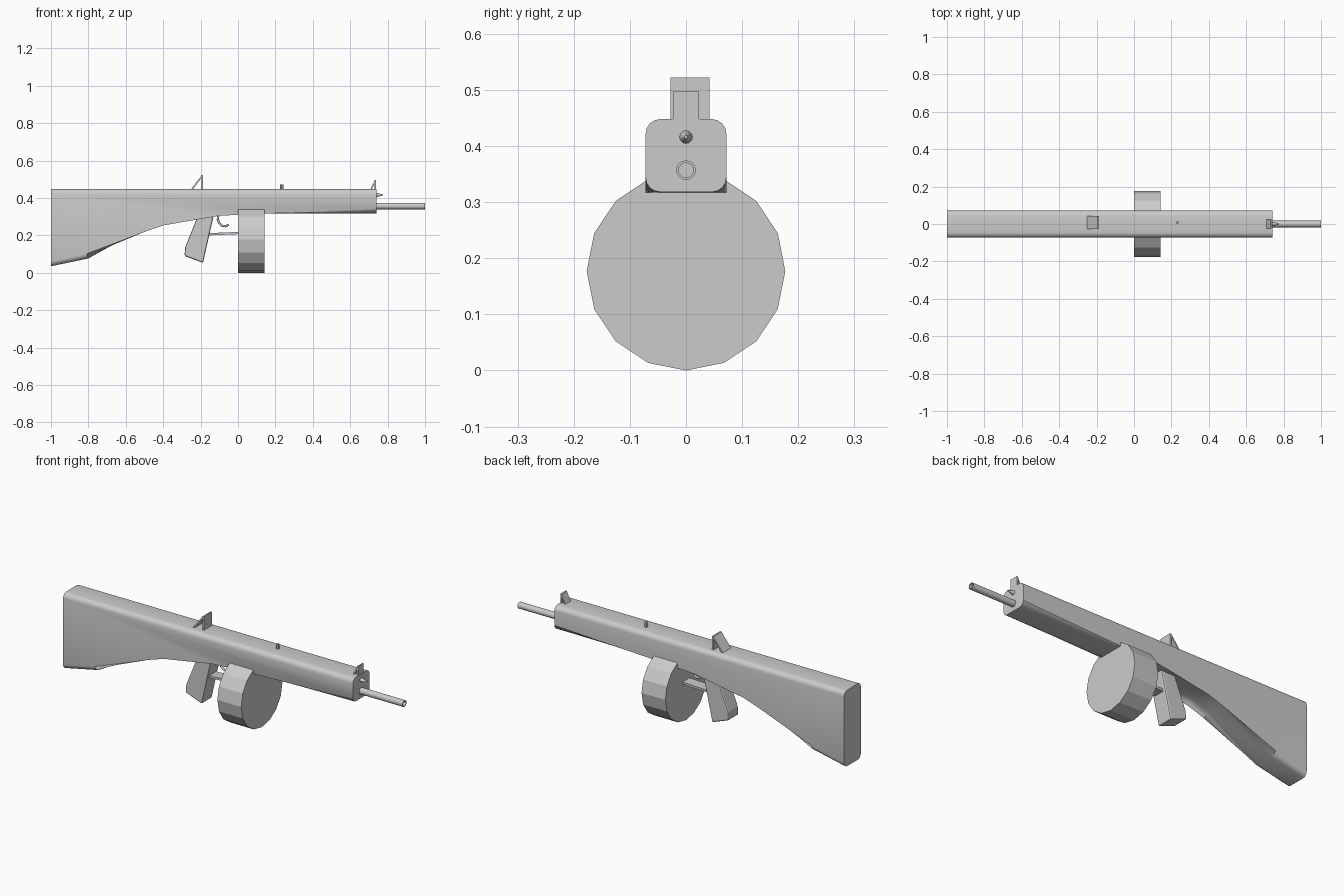
import bpy, bmesh, math
from mathutils import Vector

if "Cube" in bpy.data.objects:
    bpy.data.objects.remove(bpy.data.objects["Cube"])

gray = bpy.data.materials.new("plain_gray")
gray.diffuse_color = (0.6, 0.6, 0.6, 1)
gray.use_nodes = True
gray.node_tree.nodes["Principled BSDF"].inputs["Base Color"].default_value = gray.diffuse_color


def finish(bm, name, smooth=True):
    bmesh.ops.recalc_face_normals(bm, faces=bm.faces[:])
    me = bpy.data.meshes.new(name)
    bm.to_mesh(me)
    bm.free()
    ob = bpy.data.objects.new(name, me)
    bpy.context.collection.objects.link(ob)
    me.materials.append(gray)
    if smooth:
        bpy.ops.object.select_all(action='DESELECT')
        ob.select_set(True)
        bpy.context.view_layer.objects.active = ob
        bpy.ops.object.shade_smooth_by_angle(angle=math.radians(35))
    return ob


def prism(name, profile, y0, y1, bevel=0, segments=4, open_ends=()):
    """Side profile (x, z) extruded across y, with its outline edges rounded.
    Edges lying entirely at an x in open_ends stay sharp."""
    bm = bmesh.new()
    a = [bm.verts.new((x, y0, z)) for x, z in profile]
    b = [bm.verts.new((x, y1, z)) for x, z in profile]
    n = len(profile)
    bm.faces.new(a)
    bm.faces.new(b[::-1])
    for i in range(n):
        j = (i + 1) % n
        bm.faces.new((a[i], b[i], b[j], a[j]))
    if bevel:
        def rounded(e):
            p, q = (v.co for v in e.verts)
            at_end = any(abs(p.x - x) < 1e-4 and abs(q.x - x) < 1e-4 for x in open_ends)
            return abs(p.y - q.y) < 1e-5 and not at_end
        bmesh.ops.bevel(bm, geom=[e for e in bm.edges if rounded(e)], offset=bevel,
                        segments=segments, profile=0.5, affect='EDGES', clamp_overlap=True)
    return finish(bm, name, bool(bevel))


def rod(name, start, end, r0, r1=None, sides=16, smooth=True):
    """Cylinder or cone between two points."""
    s, e = Vector(start), Vector(end)
    bm = bmesh.new()
    bmesh.ops.create_cone(bm, cap_ends=True, segments=sides, radius1=r0,
                          radius2=r0 if r1 is None else r1, depth=(e - s).length)
    bmesh.ops.rotate(bm, verts=bm.verts[:], cent=(0, 0, 0),
                     matrix=(e - s).to_track_quat('Z', 'Y').to_matrix())
    bmesh.ops.translate(bm, verts=bm.verts[:], vec=(s + e) / 2)
    return finish(bm, name, smooth)


def strip(name, p, q, t, y0, y1):
    """Thin plate following the line p-q in the side plane."""
    d = Vector((q[0] - p[0], q[1] - p[1])).normalized() * t / 2
    nx, nz = -d.y, d.x
    prism(name, [(p[0] + nx, p[1] + nz), (q[0] + nx, q[1] + nz),
                 (q[0] - nx, q[1] - nz), (p[0] - nx, p[1] - nz)], y0, y1)


# Receiver and stock in one rounded body
prism("body_and_stock",
      [(-1, .448), (.74, .448), (.74, .318), (.16, .318), (-.1, .305), (-.4, .28),
       (-.5, .247), (-.8, .077), (-1, .035)],
      -.072, .072, .026, 4, open_ends=(-1, .74))

# Barrel with a recessed muzzle
bm = bmesh.new()
rings = []
for x, r in [(.72, .0175), (1, .0175), (1, .013), (.96, .013)]:
    rings.append([bm.verts.new((x, r * math.cos(i * math.tau / 16),
                                .357 + r * math.sin(i * math.tau / 16))) for i in range(16)])
for a, b in zip(rings, rings[1:]):
    for i in range(16):
        j = (i + 1) % 16
        bm.faces.new((a[i], a[j], b[j], b[i]))
bm.faces.new(rings[0])
bm.faces.new(rings[-1])
finish(bm, "barrel")

# Pointed stud above the barrel
rod("front_stud", (.73, 0, .416), (.775, 0, .416), .014, .003, 12)

# Drum and its small retaining pin
rod("drum", (0, 0, .177), (.143, 0, .177), .177, sides=16, smooth=False)
rod("drum_pin", (.13, -.055, .33), (.17, -.055, .33), .014, sides=10)

# Grip
prism("grip", [(-.215, .305), (-.13, .305), (-.145, .24), (-.187, .053),
               (-.286, .09), (-.283, .135)], -.045, .045)
grip = bpy.data.objects["grip"]
mod = grip.modifiers.new("soft_edges", 'BEVEL')
mod.width = .008
mod.segments = 2

# Trigger guard
strip("trigger_guard", (-.16, .206), (.01, .213), .012, -.03, .03)

# Curved trigger
c = bpy.data.curves.new("trigger_path", 'CURVE')
c.dimensions = '3D'
c.bevel_depth = .006
c.bevel_resolution = 2
c.use_fill_caps = True
sp = c.splines.new('POLY')
pts = [(-.105, .31), (-.108, .285), (-.1, .265), (-.085, .252), (-.066, .249), (-.05, .258)]
sp.points.add(len(pts) - 1)
for p, (x, z) in zip(sp.points, pts):
    p.co = (x, 0, z, 1)
c.materials.append(gray)
trigger = bpy.data.objects.new("trigger", c)
bpy.context.collection.objects.link(trigger)

# Rear sight: upright plate with a sloping brace
strip("rear_sight_plate", (-.19, .44), (-.19, .522), .008, -.028, .042)
strip("rear_sight_brace", (-.25, .442), (-.191, .519), .008, -.028, .042)

# Front sight: same arrangement, smaller
strip("front_sight_plate", (.735, .44), (.735, .497), .008, -.023, .023)
strip("front_sight_brace", (.71, .443), (.735, .495), .007, -.023, .023)

# Peg on top
rod("top_peg", (.233, .008, .44), (.233, .008, .473), .009, sides=8)
